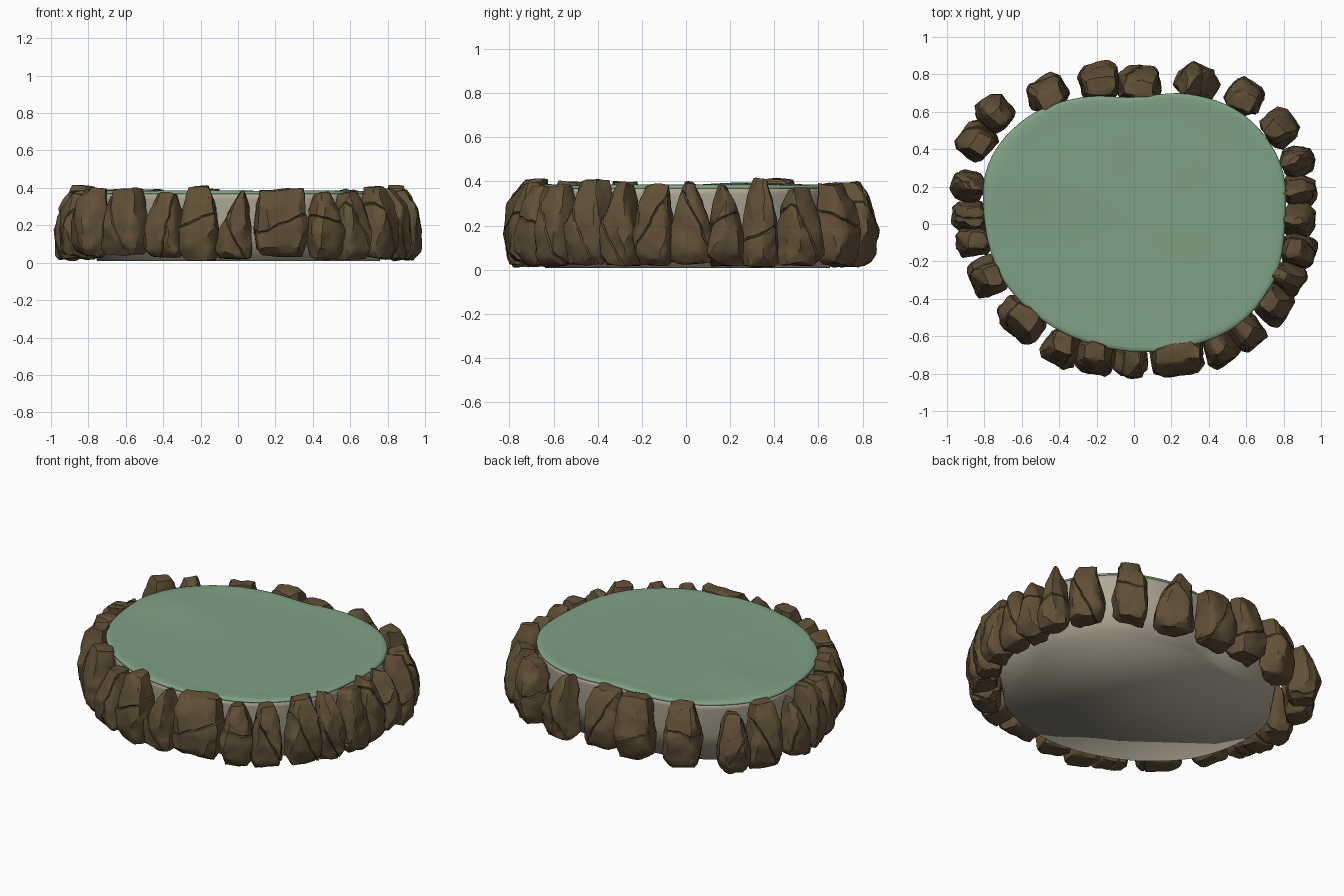
import bpy, bmesh, math, random
from mathutils import Vector, Matrix, noise

random.seed(4)
if "Cube" in bpy.data.objects:
    bpy.data.objects.remove(bpy.data.objects["Cube"], do_unlink=True)


def material(name, rgb):
    m = bpy.data.materials.new(name)
    m.use_nodes = True
    m.diffuse_color = (*rgb, 1)
    bsdf = next(n for n in m.node_tree.nodes if n.type == "BSDF_PRINCIPLED")
    bsdf.inputs["Base Color"].default_value = (*rgb, 1)
    bsdf.inputs["Roughness"].default_value = 0.9
    return m


GRASS = material("grass green", (0.215, 0.355, 0.228))
EARTH = material("pale earth", (0.43, 0.395, 0.30))
ROCK = material("brown rock", (0.12, 0.08, 0.038))


def finish(bm, name, mat, angle):
    bmesh.ops.recalc_face_normals(bm, faces=bm.faces)
    mesh = bpy.data.meshes.new(name)
    bm.to_mesh(mesh)
    bm.free()
    mesh.materials.append(mat)
    ob = bpy.data.objects.new(name, mesh)
    bpy.context.collection.objects.link(ob)
    bpy.ops.object.select_all(action="DESELECT")
    ob.select_set(True)
    bpy.context.view_layer.objects.active = ob
    bpy.ops.object.shade_smooth_by_angle(angle=math.radians(angle))


# Plateau outline: radii at equal angles, smoothed into a closed curve
RADII = [.81, .85, .83, .755, .68, .735, .81, .845,
         .80, .765, .715, .685, .685, .715, .775, .81]
STEPS = 6


def outline():
    n, pts = len(RADII), []
    for i in range(n):
        a, b, c, d = (RADII[(i + k) % n] for k in (-1, 0, 1, 2))
        for s in range(STEPS):
            t = s / STEPS
            r = b + 0.5 * t * (c - a + t * (2*a - 5*b + 4*c - d + t * (3*(b - c) + d - a)))
            ang = (i + t) * math.tau / n
            pts.append(Vector((r * math.cos(ang), r * math.sin(ang), 0)))
    return pts


def hump(x, y):
    # Gentle rise at the back left, tiny ripples elsewhere
    rise = 0.016 * math.exp(-((x + .58) ** 2 + (y - .25) ** 2) / 0.03)
    return rise + 0.004 * noise.noise((x * 3, y * 3, 0))


def lofted(name, profile, mat, grassy):
    bm = bmesh.new()
    rings = []
    for scale, z in profile:
        rings.append([bm.verts.new((p.x * scale, p.y * scale,
                      z + (hump(p.x * scale, p.y * scale) if grassy and scale < .98 else 0)))
                      for p in outline()])
    for low, high in zip(rings, rings[1:]):
        for i in range(len(low)):
            j = (i + 1) % len(low)
            bm.faces.new((low[i], low[j], high[j], high[i]))
    bm.faces.new(rings[-1])
    if not grassy:
        bm.faces.new(rings[0])
    finish(bm, name, mat, 120)


lofted("earth_base", [(.93, .008), (.965, .18), (.99, .34), (.99, .374)], EARTH, False)
lofted("grass_top", [(.985, .366), (.997, .368), (.996, .376), (.985, .382), (.96, .385),
                     (.9, .381), (.8, .38), (.65, .38), (.45, .38), (.25, .38), (.05, .38)],
       GRASS, True)


def everything(bm):
    return bm.verts[:] + bm.edges[:] + bm.faces[:]


def rock(name, x, y, width, top, taper, lean, belly, corner):
    """Chiselled boulder: hull of jittered rings, roughened, with carved cracks."""
    bm = bmesh.new()
    bottom = random.uniform(.02, .045)
    # height share, width share, outer reach, inner reach, share of lean
    rings = [(0, .78, .06, .06, 0), (.12, .98, .085, .08, 0), (.42, belly, .1, .085, .2),
             (.75, (belly + taper) / 2, .075, .085, .6), (1, taper, .02, .075, 1)]
    for h, w, out, inner, shift in rings:
        for k in range(8):
            a = (k + .5) * math.tau / 8
            c, s = math.cos(a), math.sin(a)
            px = math.copysign(abs(c) ** corner, c) * width * .52 * w + lean * shift
            py = math.copysign(abs(s) ** corner, s) * (out if s > 0 else inner)
            jit = Vector([random.uniform(-1, 1) for _ in range(3)]) * .012
            bm.verts.new(Vector((px, py, bottom + h * (top - bottom))) + jit)
    bmesh.ops.convex_hull(bm, input=bm.verts)
    loose = [v for v in bm.verts if not v.link_faces]
    bmesh.ops.delete(bm, geom=loose, context="VERTS")
    # Slice a few flat facets off the outside
    for _ in range(3):
        d = Vector((random.uniform(-1, 1), random.uniform(.2, 1), random.uniform(-.4, .4))).normalized()
        reach = max(v.co.dot(d) for v in bm.verts)
        bmesh.ops.bisect_plane(bm, geom=everything(bm), plane_co=d * (reach - .012),
                               plane_no=d, clear_outer=True)
        bmesh.ops.holes_fill(bm, edges=[e for e in bm.edges if e.is_boundary])
    bmesh.ops.remove_doubles(bm, verts=bm.verts, dist=.008)
    bmesh.ops.triangulate(bm, faces=bm.faces)
    for limit in (.06, .03):
        long_edges = [e for e in bm.edges if e.calc_length() > limit]
        bmesh.ops.subdivide_edges(bm, edges=long_edges, cuts=1)
        bmesh.ops.triangulate(bm, faces=bm.faces)
    # Cracks: cut a narrow strip and sink its middle line
    tilt = random.choice((.2, .5, 1.2, 1.8, 2.7))
    n = Vector((math.cos(tilt), random.uniform(-.3, .3), math.sin(tilt))).normalized()
    base = Vector((random.uniform(-.2, .2) * width, 0, top * random.uniform(.4, .65)))
    for side in (-.005, .005, 0):
        bmesh.ops.bisect_plane(bm, geom=everything(bm), plane_co=base + n * side, plane_no=n)
    bm.normal_update()
    sunk = [(v, v.normal.copy()) for v in bm.verts if abs((v.co - base).dot(n)) < .0005]
    for v, normal in sunk:
        v.co -= normal * .008
    # Roughen, then turn the outer side away from the plateau
    seed = Vector((x, y, 0)) * 40
    for v in bm.verts:
        v.co += noise.noise_vector(v.co * 13 + seed) * .011
        v.co += noise.noise_vector(v.co * 35 + seed) * .004
    facing = math.atan2(y / .46, x / .64) - math.pi / 2 + random.uniform(-.1, .1)
    bm.transform(Matrix.Translation((x, y, 0)) @ Matrix.Rotation(facing, 4, "Z"))
    finish(bm, name, ROCK, 35)


# Blocky boulders: x, y, width, top height, narrowing at the top
BLOCKS = [
    (.88, -.14, .17, .38, .5), (.78, .51, .20, .36, .45), (.59, .68, .18, .38, .6),
    (.03, .75, .21, .37, .7), (-.18, .76, .21, .39, .75), (-.46, .70, .21, .38, .65),
    (-.74, .59, .17, .36, .4), (-.84, .44, .19, .40, .55), (-.88, .04, .16, .38, .5),
    (-.86, -.09, .15, .36, .5), (-.78, -.28, .20, .39, .5), (-.60, -.51, .26, .39, .5),
    (-.39, -.66, .19, .36, .55), (-.21, -.71, .20, .40, .5), (.23, -.72, .27, .385, .85),
    (.46, -.66, .17, .37, .4), (.60, -.58, .18, .37, .45), (.75, -.43, .20, .40, .55),
    (.82, -.29, .16, .39, .45),
]
for i, row in enumerate(BLOCKS, 1):
    rock(f"boulder_{i}", *row, 0, 1, .45)

# Pointed boulders: x, y, width, top height, sideways lean of the tip
SPIRES = [
    (.88, .02, .22, .40, 0), (.88, .18, .19, .38, .01), (.87, .34, .18, .41, 0),
    (.34, .75, .25, .39, -.04), (-.89, .20, .18, .34, .02), (-.02, -.73, .20, .38, -.05),
]
for i, (x, y, width, top, lean) in enumerate(SPIRES, 1):
    rock(f"pointed_boulder_{i}", x, y, width, top, .12, lean, .8, .7)
